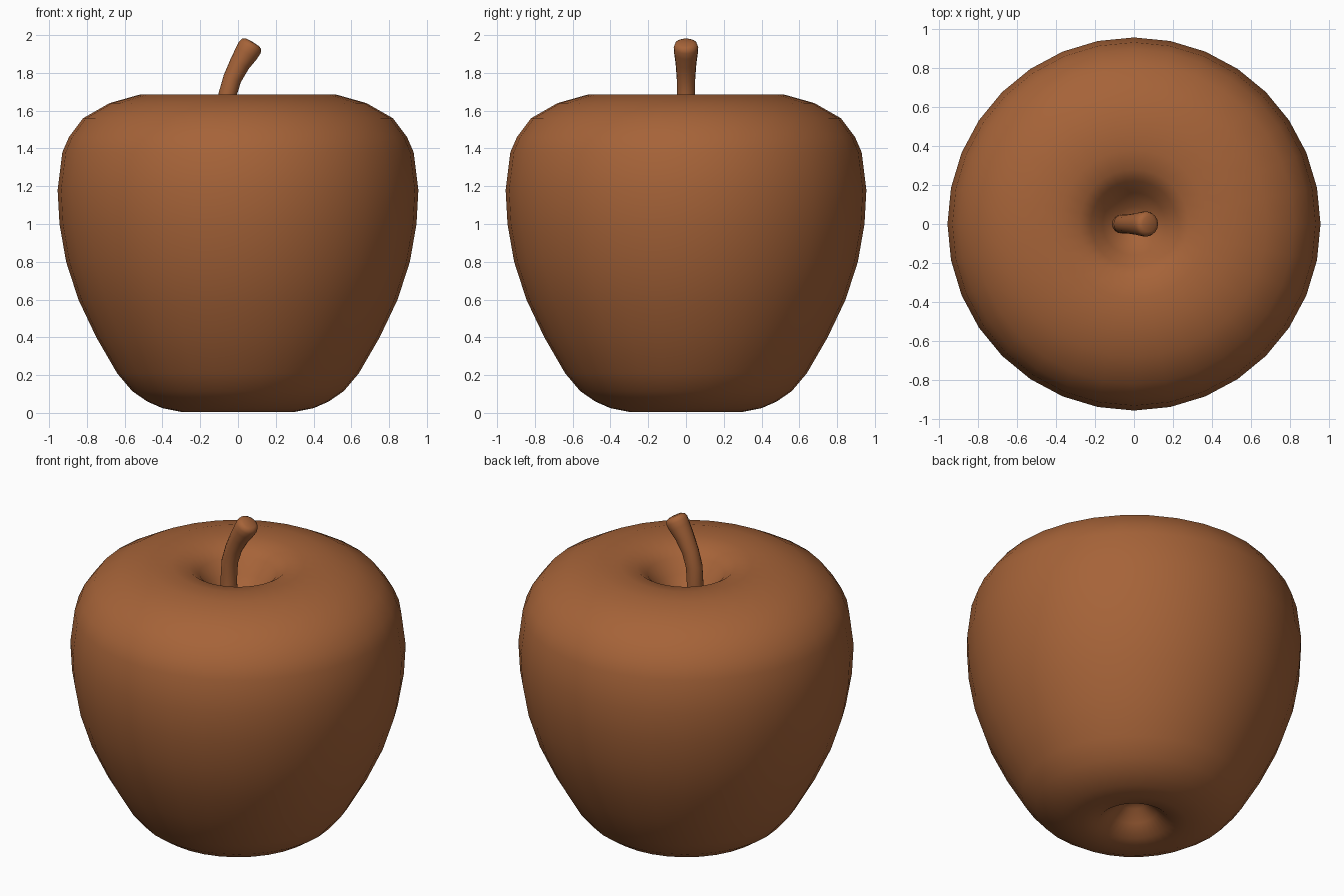
import bpy, bmesh, math
from mathutils import Vector

cube = bpy.data.objects.get("Cube")
if cube:
    bpy.data.objects.remove(cube)

brown = bpy.data.materials.new("warm brown")
brown.use_nodes = True
colour = (0.38, 0.125, 0.04, 1)
brown.diffuse_color = colour
brown.node_tree.nodes["Principled BSDF"].inputs["Base Color"].default_value = colour


def loft(name, rings, sides):
    """Skin rings given as (centre, axis u, axis v, radius); radius 0 makes a tip."""
    bm = bmesh.new()
    loops = []
    for centre, u, v, radius in rings:
        count = sides if radius else 1
        angles = [math.tau * i / sides for i in range(count)]
        loops.append([bm.verts.new(centre + radius * (u * math.cos(a) + v * math.sin(a)))
                      for a in angles])
    for low, high in zip(loops, loops[1:]):
        for i in range(sides):
            j = (i + 1) % sides
            corners = [low[i % len(low)], low[j % len(low)],
                       high[j % len(high)], high[i % len(high)]]
            bm.faces.new(list(dict.fromkeys(corners)))
    bmesh.ops.recalc_face_normals(bm, faces=bm.faces)
    for face in bm.faces:
        face.smooth = True
    mesh = bpy.data.meshes.new(name)
    bm.to_mesh(mesh)
    bm.free()
    mesh.materials.append(brown)
    obj = bpy.data.objects.new(name, mesh)
    bpy.context.collection.objects.link(obj)
    return obj


X, Y, Z = Vector((1, 0, 0)), Vector((0, 1, 0)), Vector((0, 0, 1))

# Fruit body: turned profile (radius, height) from bottom dimple to top dimple
profile = [(0, .17), (.07, .14), (.13, .08), (.2, .02), (.3, .005), (.4, .025),
           (.48, .06), (.56, .115), (.64, .21), (.75, .4), (.845, .6), (.91, .8),
           (.945, 1), (.955, 1.18), (.93, 1.38), (.895, 1.46), (.82, 1.56),
           (.68, 1.64), (.52, 1.685), (.38, 1.682), (.28, 1.665), (.22, 1.62),
           (.16, 1.54), (.09, 1.47), (0, 1.43)]
loft("fruit_body", [(Z * z, X, Y, r) for r, z in profile], 32)

# Stem: bent tube (x, height, radius) that flares to a blunt tip
path = [(-.05, 1.4, .05), (-.065, 1.55, .048), (-.057, 1.68, .048), (-.03, 1.77, .049),
        (.01, 1.85, .055), (.045, 1.905, .063), (.063, 1.935, .065),
        (.073, 1.953, .058), (.078, 1.961, .04), (.079, 1.963, 0)]
points = [Vector((x, 0, z)) for x, z, r in path]
rings = []
for i, (x, z, r) in enumerate(path):
    along = (points[min(i + 1, len(points) - 1)] - points[max(i - 1, 0)]).normalized()
    rings.append((points[i], Y.cross(along), Y, r))
loft("stem", rings, 16)
